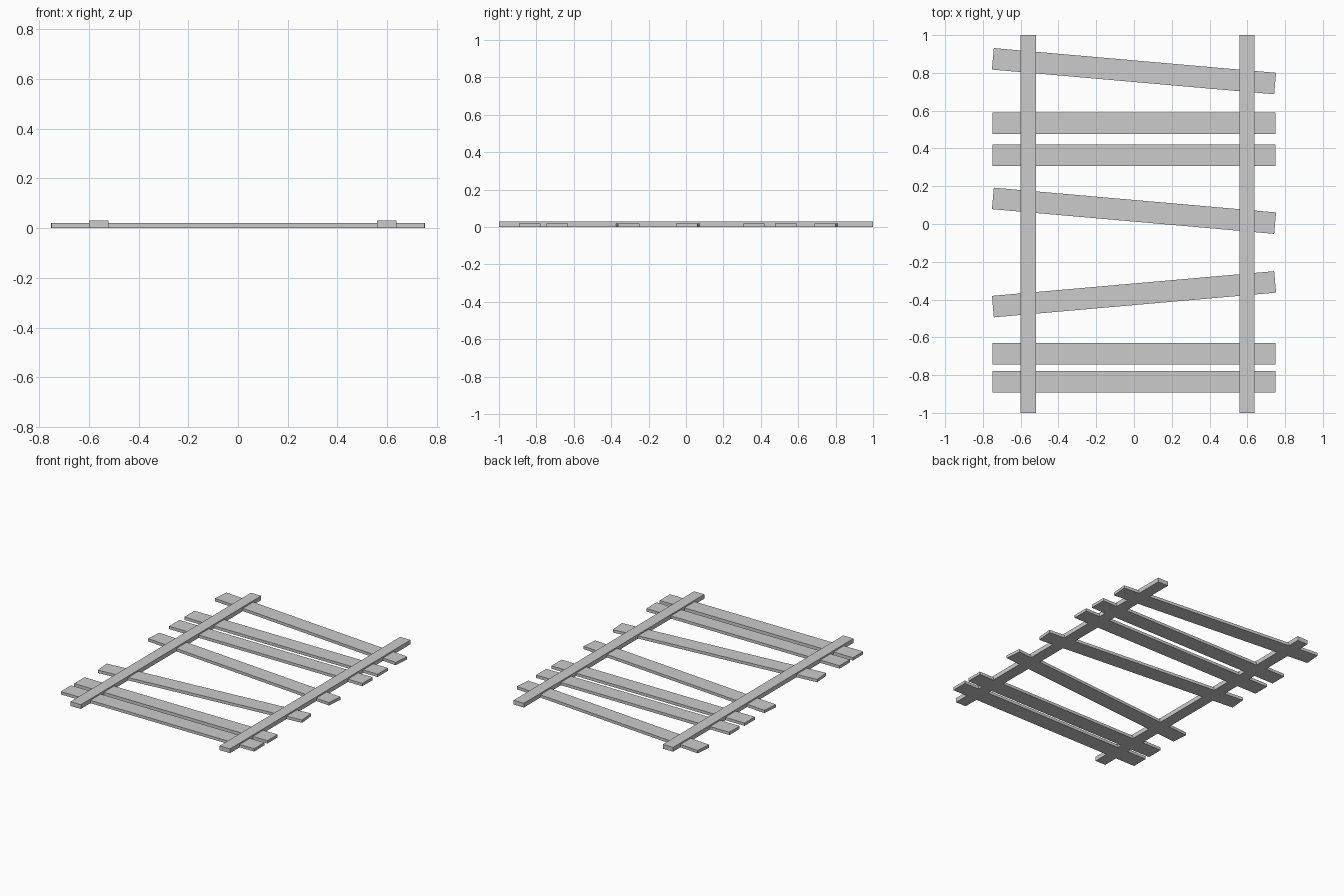
import bpy
from math import radians

if "Cube" in bpy.data.objects:
    bpy.data.objects.remove(bpy.data.objects["Cube"])


def board(name, size, x, y, angle=0.0):
    """Rectangular board resting on z = 0, turned about z by angle degrees."""
    bpy.ops.mesh.primitive_cube_add(size=1, location=(x, y, size[2] / 2))
    ob = bpy.context.object
    ob.name = name
    ob.scale = size
    bpy.ops.object.transform_apply(location=False, rotation=False, scale=True)
    ob.rotation_euler.z = radians(angle)
    return ob


# Two long side rails
for name, x in (("left_rail", -0.56), ("right_rail", 0.598)):
    board(name, (0.08, 2.0, 0.03), x, 0)

# Thinner cross planks, some nailed on crooked: (y centre, tilt)
planks = [(-0.836, 0), (-0.688, 0), (-0.372, 5), (0.07, -5),
          (0.364, 0), (0.533, 0), (0.809, -5)]
for i, (y, tilt) in enumerate(planks, 1):
    board(f"cross_plank_{i}", (1.5, 0.114, 0.02), 0, y, tilt)
